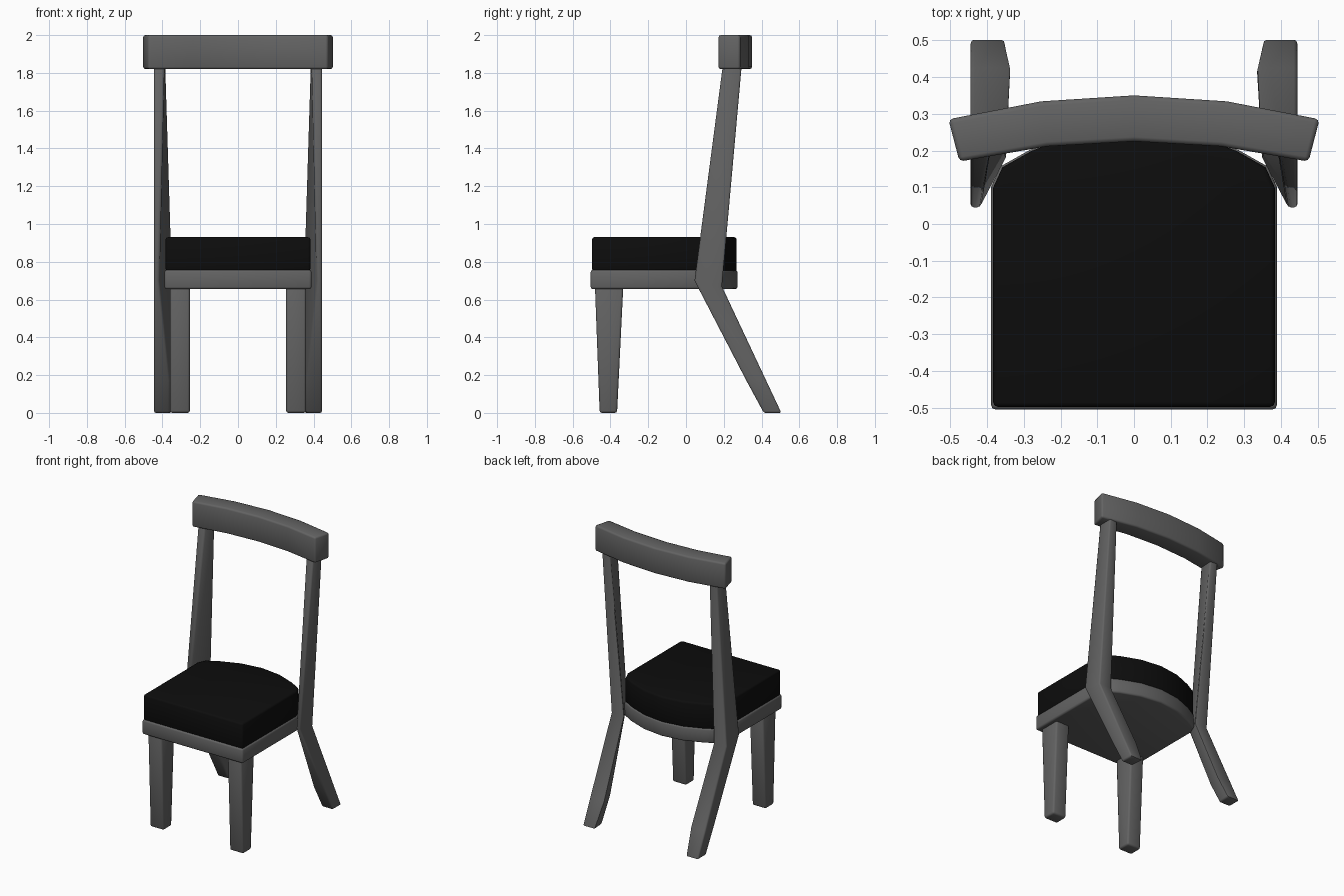
import bpy, bmesh, math

cube = bpy.data.objects.get("Cube")
if cube:
    bpy.data.objects.remove(cube, do_unlink=True)


def material(name, value):
    mat = bpy.data.materials.new(name)
    mat.use_nodes = True
    colour = (value, value, value, 1)
    mat.diffuse_color = colour
    mat.node_tree.nodes["Principled BSDF"].inputs["Base Color"].default_value = colour
    return mat


wood = material("grey_wood", 0.125)
fabric = material("black_fabric", 0.004)


def loft(name, rings, mat, bevel=0.012):
    """Skin a row of equal-sized rings, cap the ends and round the hard edges."""
    bm = bmesh.new()
    rows = [[bm.verts.new(p) for p in ring] for ring in rings]
    for a, b in zip(rows, rows[1:]):
        for i in range(len(a)):
            j = (i + 1) % len(a)
            bm.faces.new((a[i], a[j], b[j], b[i]))
    bm.faces.new(rows[0])
    bm.faces.new(rows[-1])
    bmesh.ops.recalc_face_normals(bm, faces=bm.faces)
    hard = [e for e in bm.edges if e.calc_face_angle() > math.radians(40)]
    bmesh.ops.bevel(bm, geom=hard, offset=bevel, segments=2, profile=0.5,
                    affect='EDGES', clamp_overlap=True)
    mesh = bpy.data.meshes.new(name)
    bm.to_mesh(mesh)
    bm.free()
    mesh.materials.append(mat)
    obj = bpy.data.objects.new(name, mesh)
    bpy.context.collection.objects.link(obj)
    bpy.ops.object.select_all(action='DESELECT')
    obj.select_set(True)
    bpy.context.view_layer.objects.active = obj
    bpy.ops.object.shade_smooth_by_angle(angle=math.radians(50))
    return obj


# Seat frame and cushion: square front, bowed back
half = [(0.385, -0.5), (0.385, 0.10), (0.36, 0.155), (0.28, 0.20), (0.15, 0.25)]
outline = half + [(0, 0.27)] + [(-x, y) for x, y in reversed(half)]


def slab(name, low, high, grow, mat):
    rings = [[(x * grow, y * grow, z) for x, y in outline] for z in (low, high)]
    loft(name, rings, mat)


slab("seat_frame", 0.655, 0.757, 1.01, wood)
slab("seat_cushion", 0.75, 0.93, 0.995, fabric)

# Curved top rail, skinned from end to end
rail = []
for t in (-1, -0.5, 0, 0.5, 1):
    xo, xi = 0.505 * t, 0.475 * t
    yo, yi = 0.35 - 0.065 * t * t, 0.225 - 0.055 * t * t
    rail.append([(xi, yi, 1.82), (xo, yo, 1.82), (xo, yo, 2.0), (xi, yi, 2.0)])
loft("top_rail", rail, wood)

# Back leg stations: front y, front z, front inner x, back y, back z, back inner x
stations = [
    (0.412, 0.0, 0.36, 0.505, 0.0, 0.352),
    (0.32, 0.17, 0.36, 0.425, 0.17, 0.333),
    (0.045, 0.70, 0.418, 0.19, 0.67, 0.345),
    (0.195, 1.84, 0.39, 0.295, 1.84, 0.385),
]
outer = 0.445

for side, s in (("left", 1), ("right", -1)):
    rings = [[(s * outer, fy, fz), (s * fx, fy, fz), (s * bx, by, bz), (s * outer, by, bz)]
             for fy, fz, fx, by, bz, bx in stations]
    loft(side + "_back_leg", rings, wood, 0.01)

    # Front leg tapers towards the floor in depth only
    rings = [[(s * 0.255, a, z), (s * 0.36, a, z), (s * 0.36, b, z), (s * 0.255, b, z)]
             for a, b, z in ((-0.457, -0.365, 0), (-0.482, -0.332, 0.67))]
    loft(side + "_front_leg", rings, wood)
